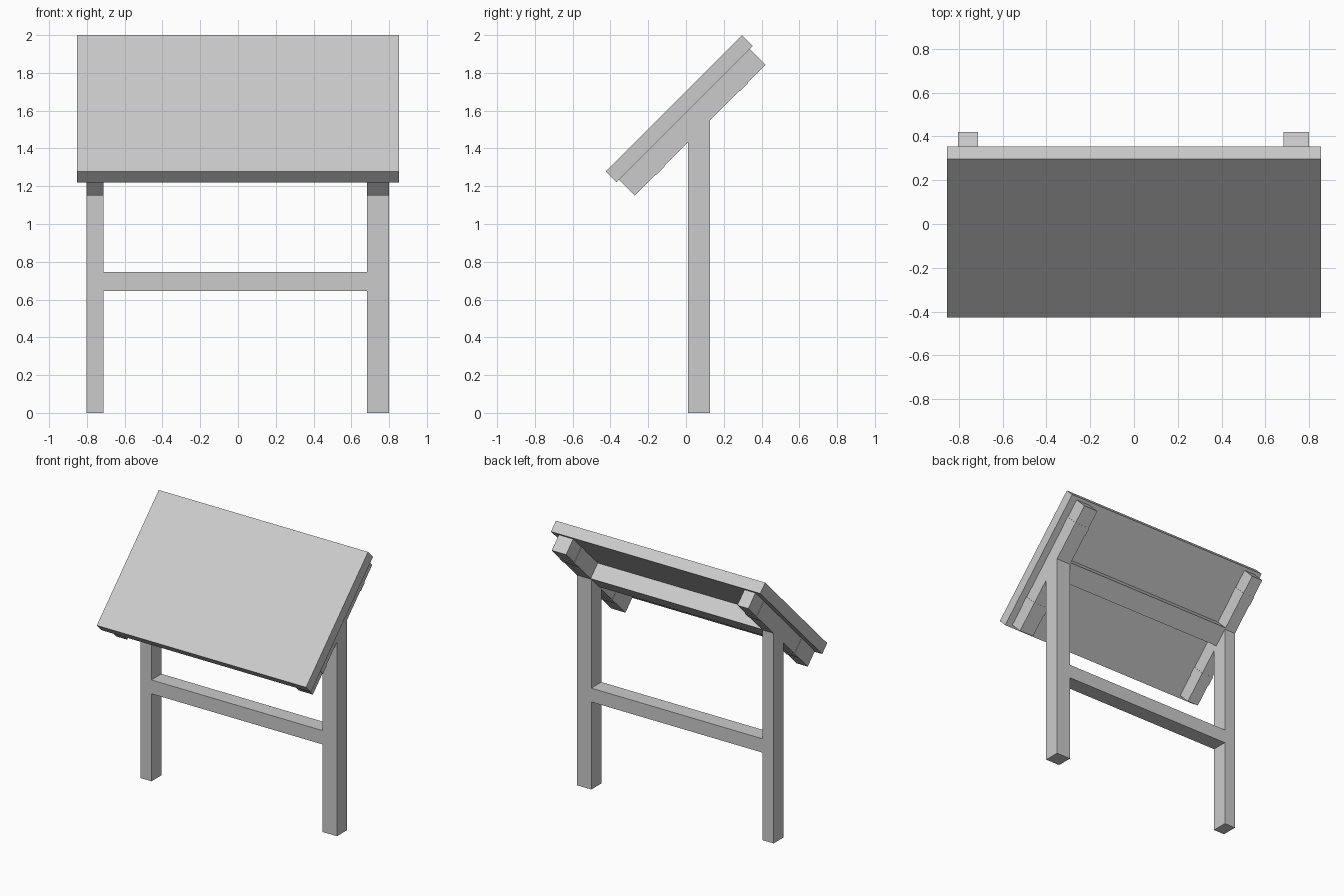
import bpy, bmesh

if "Cube" in bpy.data.objects:
    bpy.data.objects.remove(bpy.data.objects["Cube"])


def prism(name, profile, x0, x1):
    """Extrude a (y, z) profile along x."""
    bm = bmesh.new()
    face = bm.faces.new([bm.verts.new((x0, y, z)) for y, z in profile])
    ext = bmesh.ops.extrude_face_region(bm, geom=[face])
    verts = [v for v in ext["geom"] if isinstance(v, bmesh.types.BMVert)]
    bmesh.ops.translate(bm, vec=(x1 - x0, 0, 0), verts=verts)
    bmesh.ops.recalc_face_normals(bm, faces=bm.faces)
    me = bpy.data.meshes.new(name)
    bm.to_mesh(me)
    bm.free()
    ob = bpy.data.objects.new(name, me)
    bpy.context.collection.objects.link(ob)
    return ob


def slab(y0, y1, z0, t):
    """45 degree slab: top line z = y + z0 from y0 to y1, t = y/z drop of its thickness."""
    return [(y0, y0 + z0), (y1, y1 + z0), (y1 + t, y1 + z0 - t), (y0 + t, y0 + z0 - t)]


# tilted board
prism("board", slab(-0.426, 0.296, 1.704, 0.058), -0.853, 0.853)

# legs, sloped rails under the board and their thin bands
for side, x0, x1 in (("left", -0.803, -0.713), ("right", 0.683, 0.80)):
    prism(side + "_leg", [(0.01, 0), (0.127, 0), (0.127, 1.58), (0.01, 1.46)], x0, x1)
    prism(side + "_rail", slab(-0.354, 0.338, 1.588, 0.083), x0, x1)
    for i, y in enumerate((-0.22, 0.222)):
        prism(f"{side}_band_{i}", slab(y - 0.022, y + 0.022, 1.588, 0.085), x0 - 0.003, x1 + 0.003)

# lower crossbar, flush with the legs
prism("crossbar", [(0.01, 0.645), (0.127, 0.645), (0.127, 0.747), (0.01, 0.747)], -0.713, 0.683)

# tilted beam joining the rails
prism("upper_beam", slab(-0.048, 0.052, 1.588, 0.083), -0.713, 0.683)
